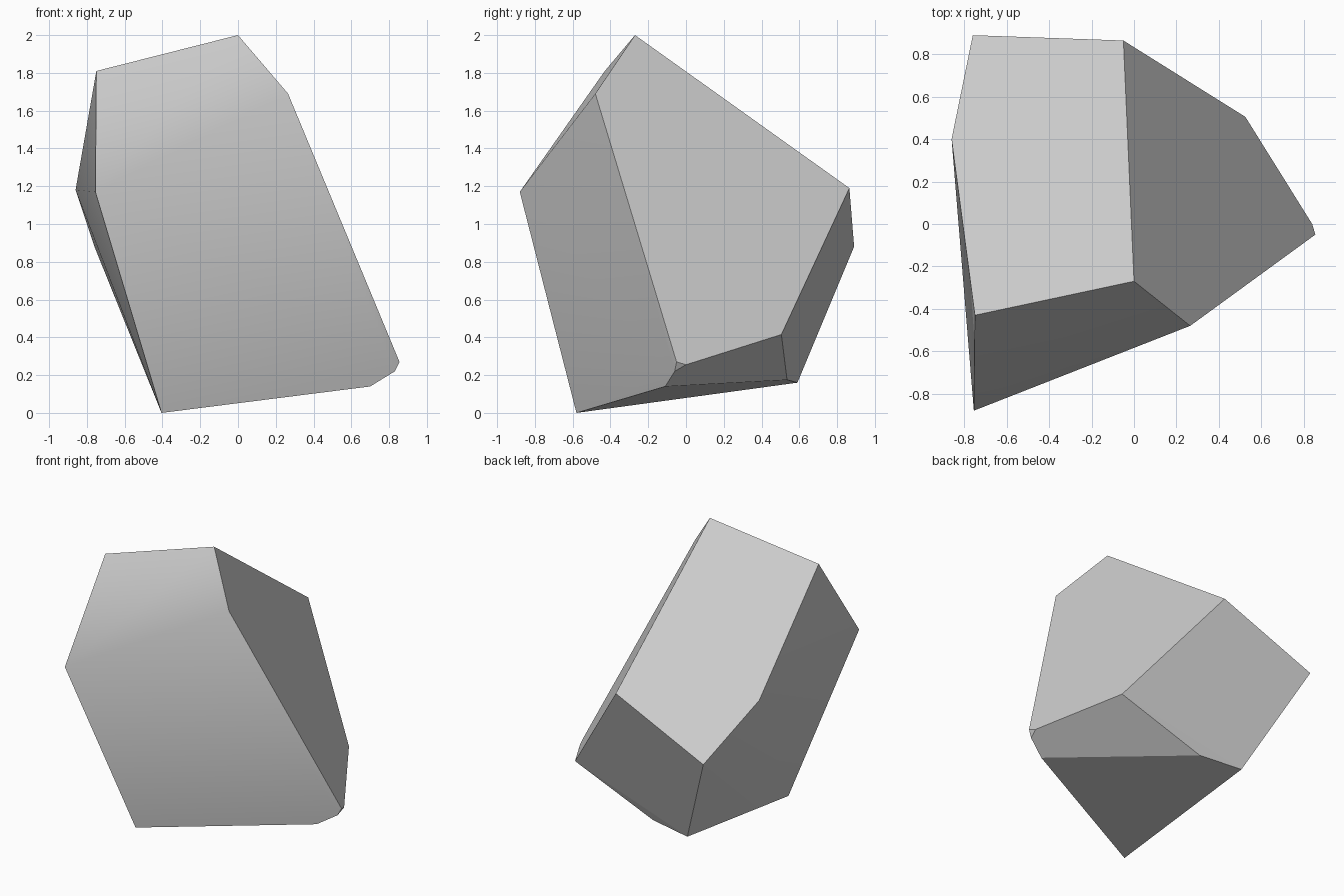
import bpy, bmesh, math
from mathutils import Vector

cube = bpy.data.objects.get("Cube")
if cube:
    bpy.data.objects.remove(cube, do_unlink=True)

# Stone material
stone = bpy.data.materials.new("stone grey")
stone.use_nodes = True
colour = (0.6, 0.6, 0.6, 1)
stone.diffuse_color = colour
stone.node_tree.nodes["Principled BSDF"].inputs["Base Color"].default_value = colour

# Corners of the chipped boulder
crown = [(0, -.27, 2), (-.75, -.43, 1.81), (.265, -.48, 1.69)]
shoulder = [(-.755, -.88, 1.17), (-.86, .4, 1.18), (-.76, .89, .88), (-.05, .865, 1.19)]
foot = [(-.405, -.58, 0), (-.424, .59, .16), (-.114, .535, .175), (.525, .505, .415)]
chip = [(.7, -.11, .14), (.83, -.06, .22), (.855, -.05, .27), (.84, 0, .255)]

# Wrap the corners in a convex skin and merge the flat facets
bm = bmesh.new()
for corner in crown + shoulder + foot + chip:
    bm.verts.new(corner)
bmesh.ops.convex_hull(bm, input=bm.verts)
bmesh.ops.dissolve_limit(bm, angle_limit=math.radians(3), verts=bm.verts, edges=bm.edges)
bmesh.ops.recalc_face_normals(bm, faces=bm.faces)

# Front and right flank are softly rounded, the broken facets stay flat
for face in bm.faces:
    face.smooth = face.normal.y < -.45 or face.normal.x < -.5
for edge in bm.edges:
    edge.smooth = edge.calc_face_angle(0) < math.radians(60) and all(f.smooth for f in edge.link_faces)

mesh = bpy.data.meshes.new("boulder")
bm.to_mesh(mesh)
bm.free()
mesh.materials.append(stone)
boulder = bpy.data.objects.new("boulder", mesh)
bpy.context.collection.objects.link(boulder)
